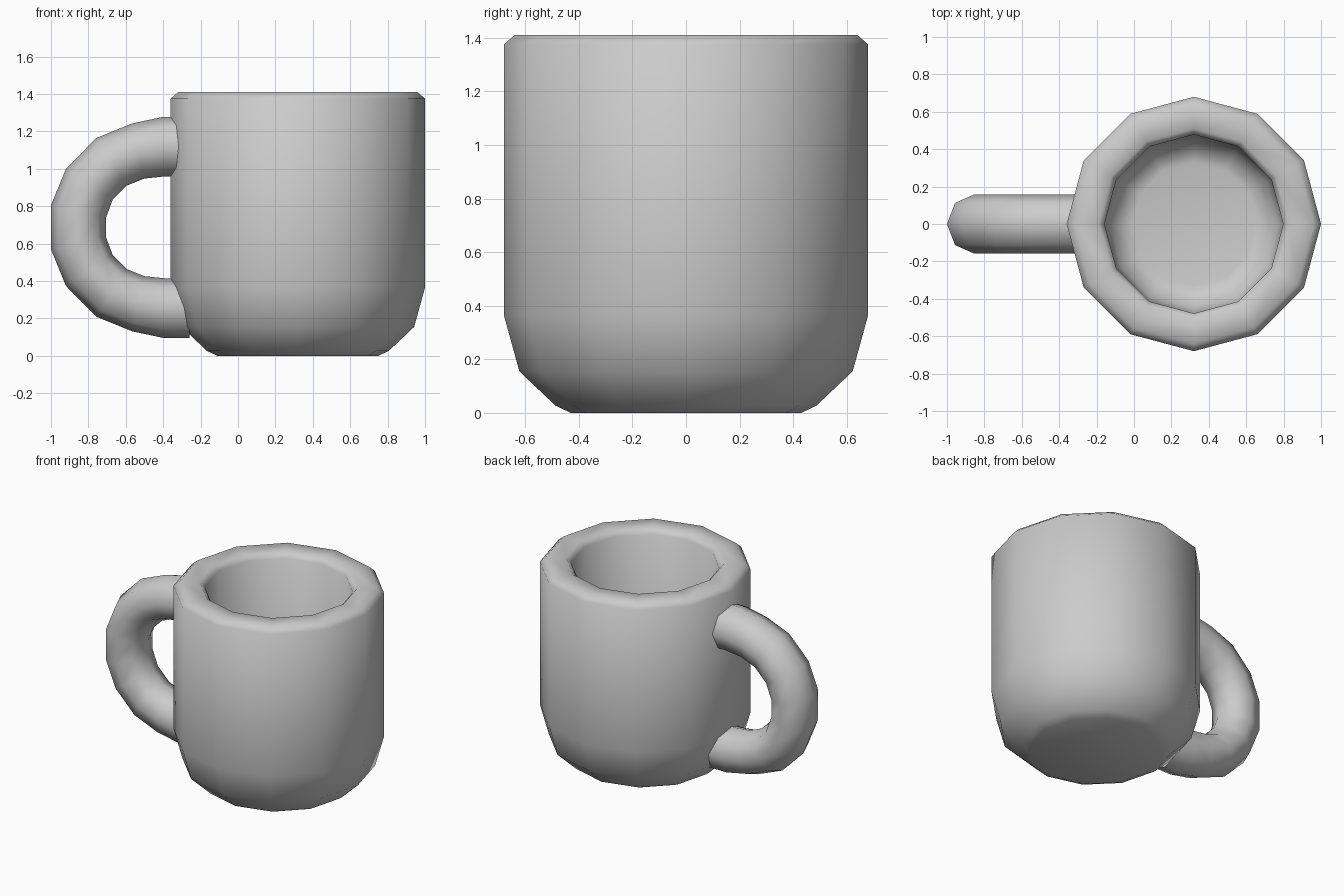
import bpy, bmesh
from math import sin, cos, pi
from mathutils import Vector

if "Cube" in bpy.data.objects:
    bpy.data.objects.remove(bpy.data.objects["Cube"])


def skin(name, rings):
    """Bridge closed rings of points, cap both ends and shade smooth."""
    bm = bmesh.new()
    loops = [[bm.verts.new(p) for p in ring] for ring in rings]
    n = len(loops[0])
    for a, b in zip(loops, loops[1:]):
        for i in range(n):
            j = (i + 1) % n
            bm.faces.new((a[i], a[j], b[j], b[i]))
    bm.faces.new(loops[0][::-1])
    bm.faces.new(loops[-1])
    bmesh.ops.recalc_face_normals(bm, faces=bm.faces)
    mesh = bpy.data.meshes.new(name)
    bm.to_mesh(mesh)
    bm.free()
    ob = bpy.data.objects.new(name, mesh)
    bpy.context.collection.objects.link(ob)
    bpy.ops.object.select_all(action='DESELECT')
    ob.select_set(True)
    bpy.context.view_layer.objects.active = ob
    bpy.ops.object.shade_smooth_by_angle(angle=0.9)
    return ob


# Cup: 12-sided, outer wall up, over the rim, down inside to the floor (radius, z)
profile = [(0.43, 0), (0.487, 0.027), (0.622, 0.155), (0.68, 0.365),
           (0.68, 1.375), (0.64, 1.41), (0.51, 1.41), (0.478, 1.375),
           (0.478, 0.393), (0.45, 0.27), (0.375, 0.21), (0.33, 0.2)]
skin("mug_body", [[(0.32 + r * cos(i * pi / 6), r * sin(i * pi / 6), z)
                   for i in range(12)] for r, z in profile])

# Handle: upper half as outer and inner edge points (x, z), mirrored about its middle
MID = 0.687
outer = [(-0.26, 1.278), (-0.40, 1.278), (-0.565, 1.243), (-0.757, 1.165),
         (-0.92, 1.0), (-1.0, 0.805)]
inner = [(-0.26, 0.96), (-0.385, 0.96), (-0.50, 0.948), (-0.595, 0.91),
         (-0.67, 0.835), (-0.706, 0.738)]
pairs = list(zip(outer, inner))
pairs += [tuple((x, 2 * MID - z) for x, z in p) for p in reversed(pairs)]
rings = []
for o, i in pairs:
    o, i = Vector((o[0], 0, o[1])), Vector((i[0], 0, i[1]))
    mid, half = (o + i) / 2, (o - i) / 2
    rings.append([mid + half * cos(k * pi / 4) + Vector((0, 0.159 * sin(k * pi / 4), 0))
                  for k in range(8)])
skin("handle", rings)
